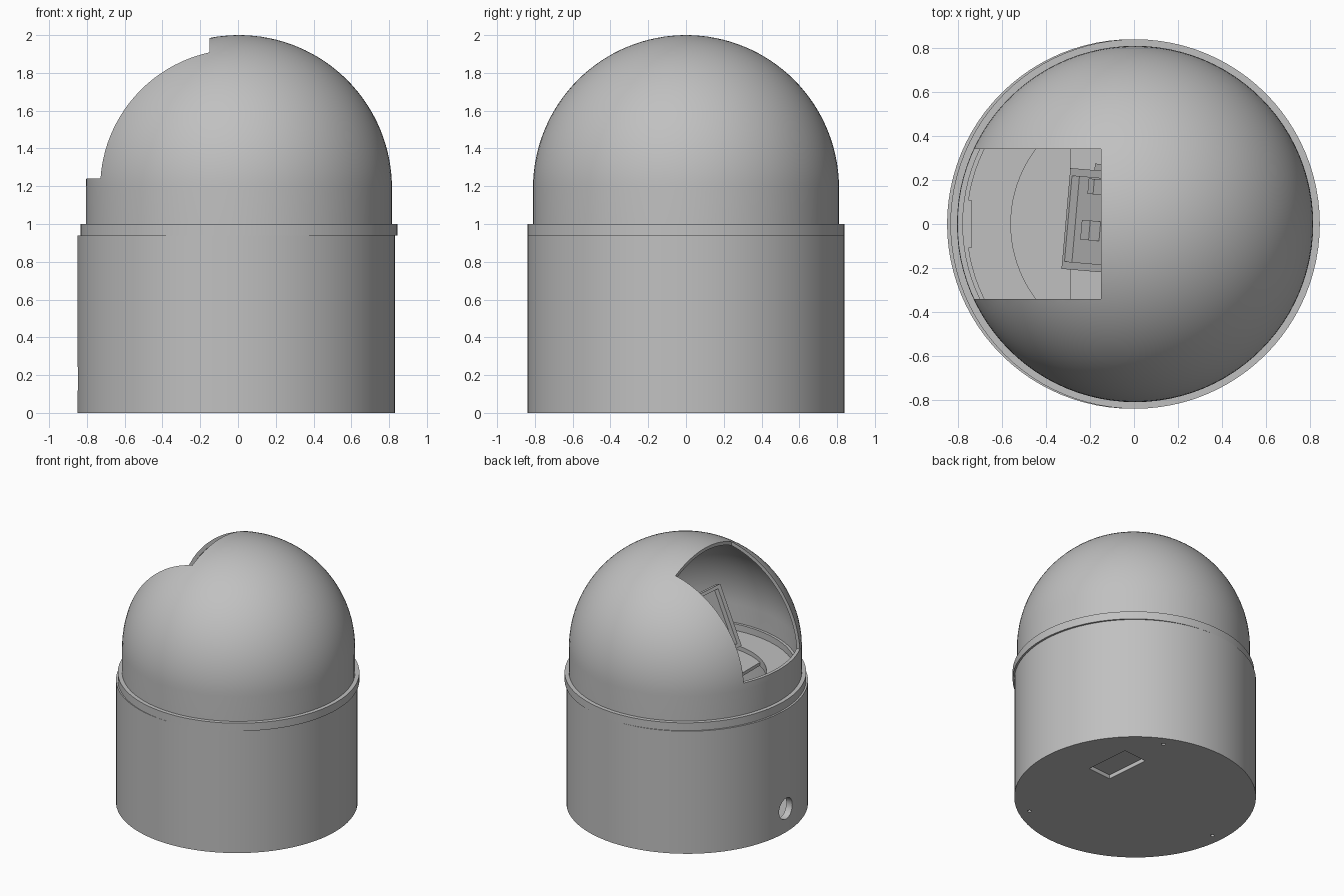
import bpy, bmesh, math
from mathutils import Matrix, Vector

old = bpy.data.objects.get("Cube")
if old:
    bpy.data.objects.remove(old, do_unlink=True)

grey = bpy.data.materials.new("light grey")
grey.use_nodes = True
colour = (0.53, 0.53, 0.53, 1)
grey.diffuse_color = colour
grey.node_tree.nodes["Principled BSDF"].inputs["Base Color"].default_value = colour


def finish(name, bm):
    bmesh.ops.recalc_face_normals(bm, faces=bm.faces)
    mesh = bpy.data.meshes.new(name)
    bm.to_mesh(mesh)
    bm.free()
    mesh.materials.append(grey)
    obj = bpy.data.objects.new(name, mesh)
    bpy.context.collection.objects.link(obj)
    return obj


def lathe(name, profile, cx=0.0, closed=True, steps=96):
    """Revolve an (r, z) profile about a vertical axis at x = cx."""
    bm = bmesh.new()
    verts = [bm.verts.new((r, 0, z)) for r, z in profile]
    pairs = list(zip(verts, verts[1:]))
    if closed:
        pairs.append((verts[-1], verts[0]))
    edges = [bm.edges.new(p) for p in pairs]
    bmesh.ops.spin(bm, geom=verts + edges, cent=(0, 0, 0), axis=(0, 0, 1),
                   angle=math.tau, steps=steps)
    bmesh.ops.remove_doubles(bm, verts=bm.verts, dist=1e-4)
    bmesh.ops.translate(bm, verts=bm.verts, vec=(cx, 0, 0))
    return finish(name, bm)


def box(name, centre, size, frame=Matrix()):
    bm = bmesh.new()
    bmesh.ops.create_cube(bm, size=1, matrix=frame @ Matrix.Translation(centre)
                          @ Matrix.Diagonal((*size, 1)))
    return finish(name, bm)


def rod(name, frame, radius, depth, sides=32):
    bm = bmesh.new()
    bmesh.ops.create_cone(bm, cap_ends=True, segments=sides, radius1=radius,
                          radius2=radius, depth=depth, matrix=frame)
    return finish(name, bm)


def cut(obj, cutter, operation='DIFFERENCE'):
    cutter.hide_render = True
    mod = obj.modifiers.new("cut", 'BOOLEAN')
    mod.object = cutter
    mod.operation = operation
    mod.solver = 'EXACT'
    bpy.context.view_layer.objects.active = obj
    bpy.ops.object.modifier_apply(modifier=mod.name)
    bpy.data.objects.remove(cutter, do_unlink=True)


def smooth(obj):
    bpy.ops.object.select_all(action='DESELECT')
    obj.select_set(True)
    bpy.context.view_layer.objects.active = obj
    bpy.ops.object.shade_smooth_by_angle(angle=math.radians(30))


# Hollow cylindrical base with a closed bottom
BASE_X = -0.01
base = lathe("base_drum", [(0, 0), (0.84, 0), (0.84, 0.94), (0.79, 0.94),
                           (0.79, 0.06), (0, 0.06)], BASE_X, closed=False)
base_frame = Matrix.Translation((BASE_X, 0, 0)) @ Matrix.Rotation(math.radians(5), 4, 'Z')

# Cable hole in the side wall
cut(base, rod("cable_hole", Matrix.Translation((-0.82, 0, 0.18))
              @ Matrix.Rotation(math.pi / 2, 4, 'Y'), 0.08, 0.2))

# Shallow rectangular pocket and three screw holes underneath
cut(base, box("pocket", (0.405, 0.23, 0), (0.2, 0.35, 0.06), base_frame))
for angle in (60, 180, 300):
    place = base_frame @ Matrix.Rotation(math.radians(angle), 4, 'Z')
    cut(base, rod("screw_hole", place @ Matrix.Translation((0.76, 0, 0)), 0.014, 0.06, 16))
smooth(base)

# Turning ring with an open centre
ring = lathe("turning_ring", [(0.565, 0.94), (0.84, 0.94), (0.84, 1.0), (0.565, 1.0)], 0.005)
smooth(ring)

# Deck plate that closes the rear part of the ring opening
deck = rod("deck_plate", Matrix.Translation((0.005, 0, 0.955)), 0.566, 0.025, 96)
cut(deck, box("deck_cut", (-0.79, 0, 0.95), (1, 2, 0.4)))
smooth(deck)

# Dome shell: short wall rising into a hemisphere
MID, OUT, INN, N = 1.19, 0.81, 0.785, 32
arc = [math.pi / 2 * i / N for i in range(N + 1)]
outer = [(OUT * math.cos(a), MID + OUT * math.sin(a)) for a in arc]
inner = [(INN * math.cos(a), MID + INN * math.sin(a)) for a in reversed(arc)]
dome_profile = [(INN, 0.98), (OUT, 0.98)] + outer + inner + [(INN, 0.98)]
dome = lathe("dome_shell", dome_profile, 0.005, closed=False)
cut(dome, box("viewing_slot", (-0.65, 0, 1.74), (1.0, 0.68, 1.0)))
smooth(dome)

# Lip inside the dome foot, and the stop tab on it
lip = lathe("inner_lip", [(0.765, 0.99), (0.79, 0.99), (0.79, 1.05), (0.765, 1.05)], 0.005)
smooth(lip)
box("stop_tab", (-0.755, 0, 1.02), (0.03, 0.22, 0.05))

# Leaning instrument tray, described along its own width, slope and normal
turn, lean = math.radians(-5), math.radians(65)
across = Vector((math.sin(-turn), math.cos(turn), 0)) * -1
back = Vector((math.cos(turn), math.sin(turn), 0))
slope = back * math.cos(lean) + Vector((0, 0, math.sin(lean)))
normal = across.cross(slope)
tray = Matrix((across, slope, normal)).transposed().to_4x4()
tray.translation = (-0.305, 0.025, 1.21)

W, L = 0.46, 0.46
box("tray_back", (0, L / 2, -0.04), (W, L, 0.015), tray)
for side in (-1, 1):
    box("tray_side", (side * (W / 2 - 0.0175), L / 2, -0.02), (0.035, L, 0.05), tray)
    box("tray_end", (0, L / 2 + side * (L / 2 - 0.0125), -0.02), (W - 0.07, 0.025, 0.05), tray)
box("upper_block", (-0.155, 0.27, -0.01), (0.07, 0.06, 0.06), tray)
box("middle_block", (0.045, 0.25, -0.01), (0.09, 0.09, 0.06), tray)
box("hinge_tab", (-0.24, 0.3, -0.02), (0.04, 0.1, 0.04), tray)

# Post that carries the tray
box("tray_post", (-0.1, 0.02, 1.17), (0.07, 0.14, 0.42))
